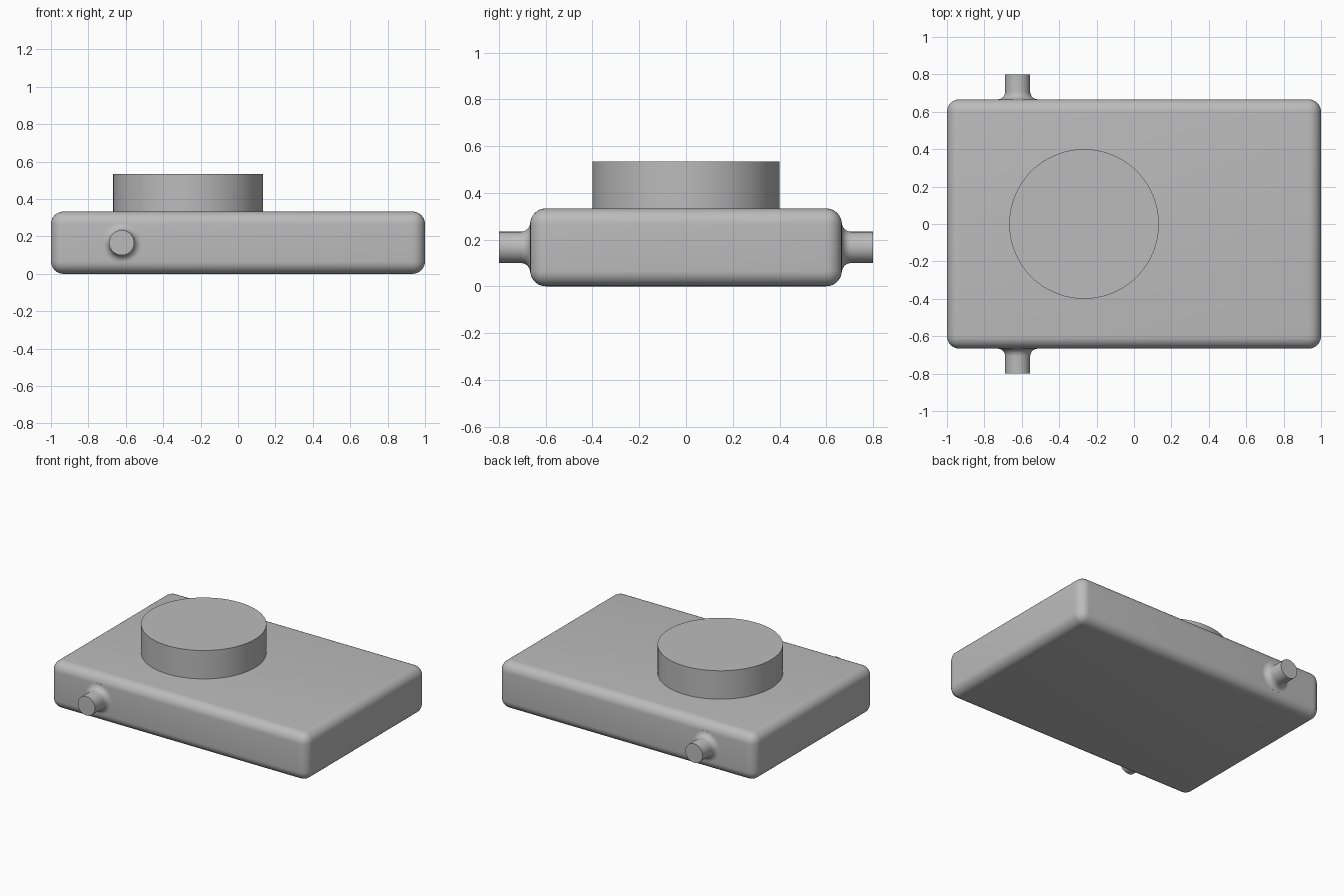
import bpy, bmesh, math
from mathutils import Matrix

cube = bpy.data.objects.get("Cube")
if cube:
    bpy.data.objects.remove(cube, do_unlink=True)

grey = bpy.data.materials.new("plain grey")
grey.use_nodes = True
grey.diffuse_color = (0.5, 0.5, 0.5, 1)
grey.node_tree.nodes["Principled BSDF"].inputs["Base Color"].default_value = (0.5, 0.5, 0.5, 1)

LENGTH, WIDTH, HEIGHT, ROUND = 2.0, 1.333, 0.333, 0.067


def finish(name, bm):
    """Turn a bmesh into a smooth shaded object with sharp edges kept."""
    bmesh.ops.recalc_face_normals(bm, faces=bm.faces)
    mesh = bpy.data.meshes.new(name)
    bm.to_mesh(mesh)
    bm.free()
    mesh.materials.append(grey)
    obj = bpy.data.objects.new(name, mesh)
    bpy.context.collection.objects.link(obj)
    bpy.ops.object.select_all(action="DESELECT")
    obj.select_set(True)
    bpy.context.view_layer.objects.active = obj
    bpy.ops.object.shade_smooth_by_angle(angle=math.radians(35))
    return obj


def lathe(name, profile, matrix, sides):
    """Spin a (radius, height) profile around z, then place it."""
    bm = bmesh.new()
    verts = [bm.verts.new((r, 0, h)) for r, h in profile]
    edges = [bm.edges.new(pair) for pair in zip(verts, verts[1:])]
    bmesh.ops.spin(bm, geom=verts + edges, axis=(0, 0, 1), cent=(0, 0, 0),
                   angle=math.tau, steps=sides)
    bmesh.ops.remove_doubles(bm, verts=bm.verts, dist=0.0001)
    bmesh.ops.transform(bm, matrix=matrix, verts=bm.verts)
    return finish(name, bm)


# Rounded slab body
bm = bmesh.new()
bmesh.ops.create_cube(bm, size=1)
bmesh.ops.scale(bm, vec=(LENGTH, WIDTH, HEIGHT), verts=bm.verts)
bmesh.ops.translate(bm, vec=(0, 0, HEIGHT / 2), verts=bm.verts)
bmesh.ops.bevel(bm, geom=bm.edges[:], offset=ROUND, segments=8,
                profile=0.5, affect="EDGES")
finish("body", bm)

# Round drum on top, set slightly into the body
lathe("top_drum", [(0, -0.01), (0.4, -0.01), (0.4, 0.2), (0, 0.2)],
      Matrix.Translation((-0.267, 0, HEIGHT)), 96)

# Side pins with a filleted root, one at the front and one at the back
PIN, FILLET = 0.067, 0.04
root = [(PIN + FILLET * (1 - math.sin(a)), FILLET * (1 - math.cos(a)))
        for a in (math.pi / 2 * i / 8 for i in range(9))]
pin_profile = [(0, -0.01), (root[0][0], -0.01)] + root + [(PIN, 0.133), (0, 0.133)]
for name, side in (("front_pin", -1), ("back_pin", 1)):
    place = (Matrix.Translation((-0.622, side * WIDTH / 2, HEIGHT / 2))
             @ Matrix.Rotation(-side * math.pi / 2, 4, "X"))
    lathe(name, pin_profile, place, 48)
